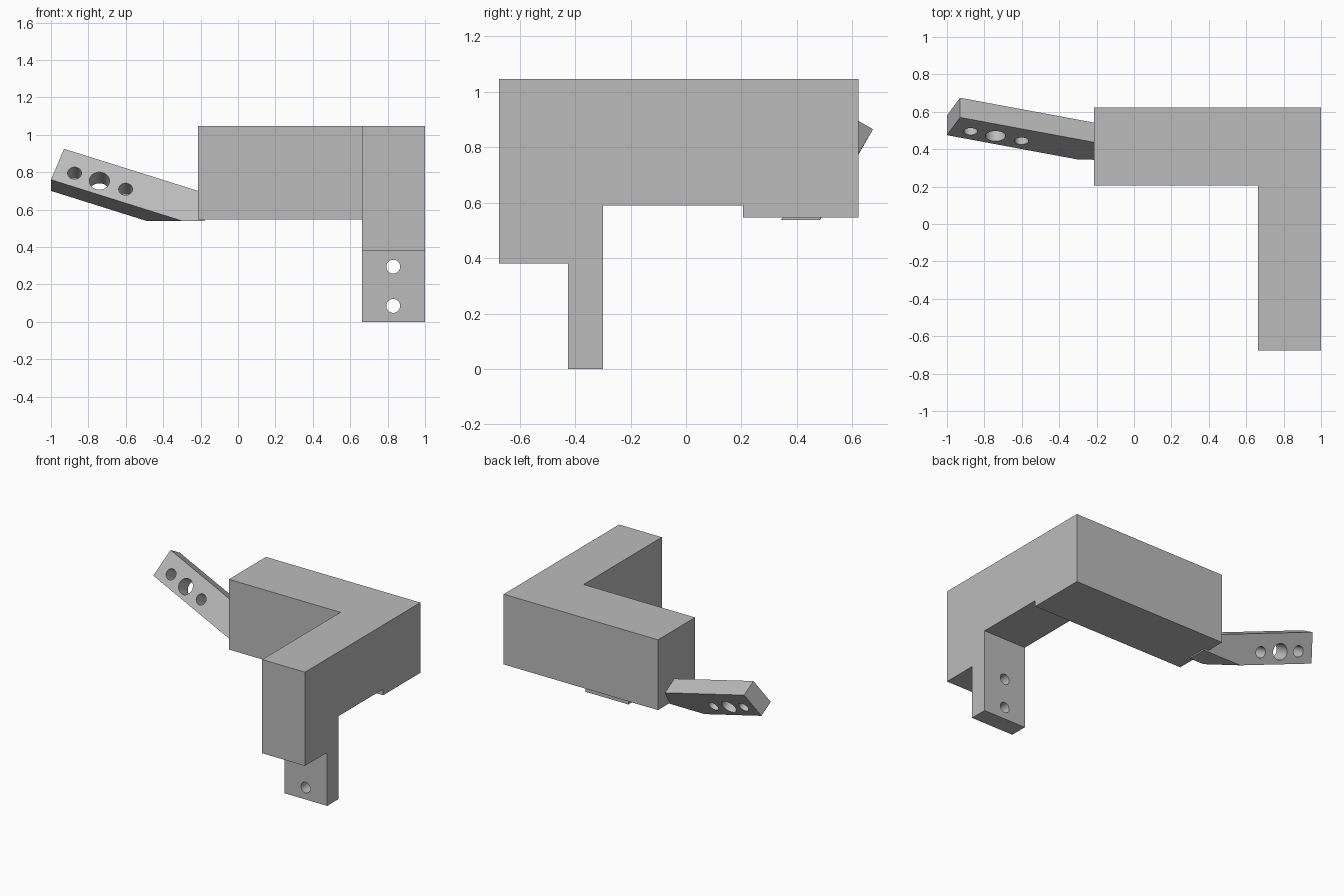
import bpy, bmesh
from mathutils import Vector

if "Cube" in bpy.data.objects:
    bpy.data.objects.remove(bpy.data.objects["Cube"])

grey = bpy.data.materials.new("plain_grey")
grey.use_nodes = True
grey.diffuse_color = (0.5, 0.5, 0.5, 1)
grey.node_tree.nodes["Principled BSDF"].inputs["Base Color"].default_value = (0.5, 0.5, 0.5, 1)


def add_object(name, bm):
    bmesh.ops.recalc_face_normals(bm, faces=bm.faces)
    mesh = bpy.data.meshes.new(name)
    bm.to_mesh(mesh)
    bm.free()
    mesh.materials.append(grey)
    obj = bpy.data.objects.new(name, mesh)
    bpy.context.collection.objects.link(obj)
    return obj


def prism(name, outline, depth, clips=()):
    """Extrude an outline along depth, then trim it with (point, outward normal) planes."""
    bm = bmesh.new()
    face = bm.faces.new([bm.verts.new(p) for p in outline])
    ext = bmesh.ops.extrude_face_region(bm, geom=[face], use_keep_orig=True)
    moved = [v for v in ext["geom"] if isinstance(v, bmesh.types.BMVert)]
    bmesh.ops.translate(bm, verts=moved, vec=depth)
    for point, normal in clips:
        geom = bm.verts[:] + bm.edges[:] + bm.faces[:]
        cut = bmesh.ops.bisect_plane(bm, geom=geom, plane_co=point, plane_no=normal,
                                     clear_outer=True)
        edges = [e for e in cut["geom_cut"] if isinstance(e, bmesh.types.BMEdge)]
        bmesh.ops.contextual_create(bm, geom=edges)
    return add_object(name, bm)


def combine(obj, other, operation):
    mod = obj.modifiers.new(operation.title(), 'BOOLEAN')
    mod.operation = operation
    mod.solver = 'EXACT'
    mod.object = other
    other.hide_render = True
    bpy.context.view_layer.objects.active = obj
    bpy.ops.object.modifier_apply(modifier=mod.name)
    bpy.data.objects.remove(other)


def drill(obj, centre, axis, radius):
    bpy.ops.mesh.primitive_cylinder_add(vertices=48, radius=radius, depth=0.4, location=centre)
    cutter = bpy.context.object
    cutter.rotation_euler = axis.to_track_quat('Z', 'Y').to_euler()
    cutter.data.materials.append(grey)
    bpy.context.view_layer.update()
    combine(obj, cutter, 'DIFFERENCE')


# Corner body: stepped front arm with mounting tab, joined to the side arm
profile = [(-.675, 1.047), (-.675, .38), (-.425, .38), (-.425, 0), (-.3, 0),
           (-.3, .59), (.205, .59), (.205, .547), (.622, .547), (.622, 1.047)]
body = prism("corner_body", [(.663, y, z) for y, z in profile], Vector((.337, 0, 0)))
side = [(-.215, y, z) for y, z in [(.205, .547), (.622, .547), (.622, 1.047), (.205, 1.047)]]
side_arm = prism("side_arm", side, Vector((1.215, 0, 0)))
combine(body, side_arm, 'UNION')

# Screw holes in the mounting tab
for z in (.085, .295):
    drill(body, (.83, -.3625, z), Vector((0, 1, 0)), .037)

# Tilted bar, trimmed flat underneath and at its buried end
corner = Vector((-1, .475, .76))
length = Vector((.70, -.13, -.22))
height = Vector((.07, .095, .165))
thick = Vector((0, .105, -.06))
outline = [corner, corner + height, corner + height + thick, corner + thick]
bar = prism("tilted_bar", outline, length * 1.6,
            [((0, 0, .538), (0, 0, -1)), ((-.18, 0, 0), (1, 0, 0))])

# Three holes through the bar, the middle one larger
for along, radius in ((.14, .037), (.33, .054), (.53, .037)):
    drill(bar, corner + length * along + height * .4 + thick * .5, thick, radius)

# Smooth hole walls with crisp edges
for obj in (body, bar):
    bpy.ops.object.select_all(action='DESELECT')
    obj.select_set(True)
    bpy.context.view_layer.objects.active = obj
    bpy.ops.object.shade_smooth_by_angle()
